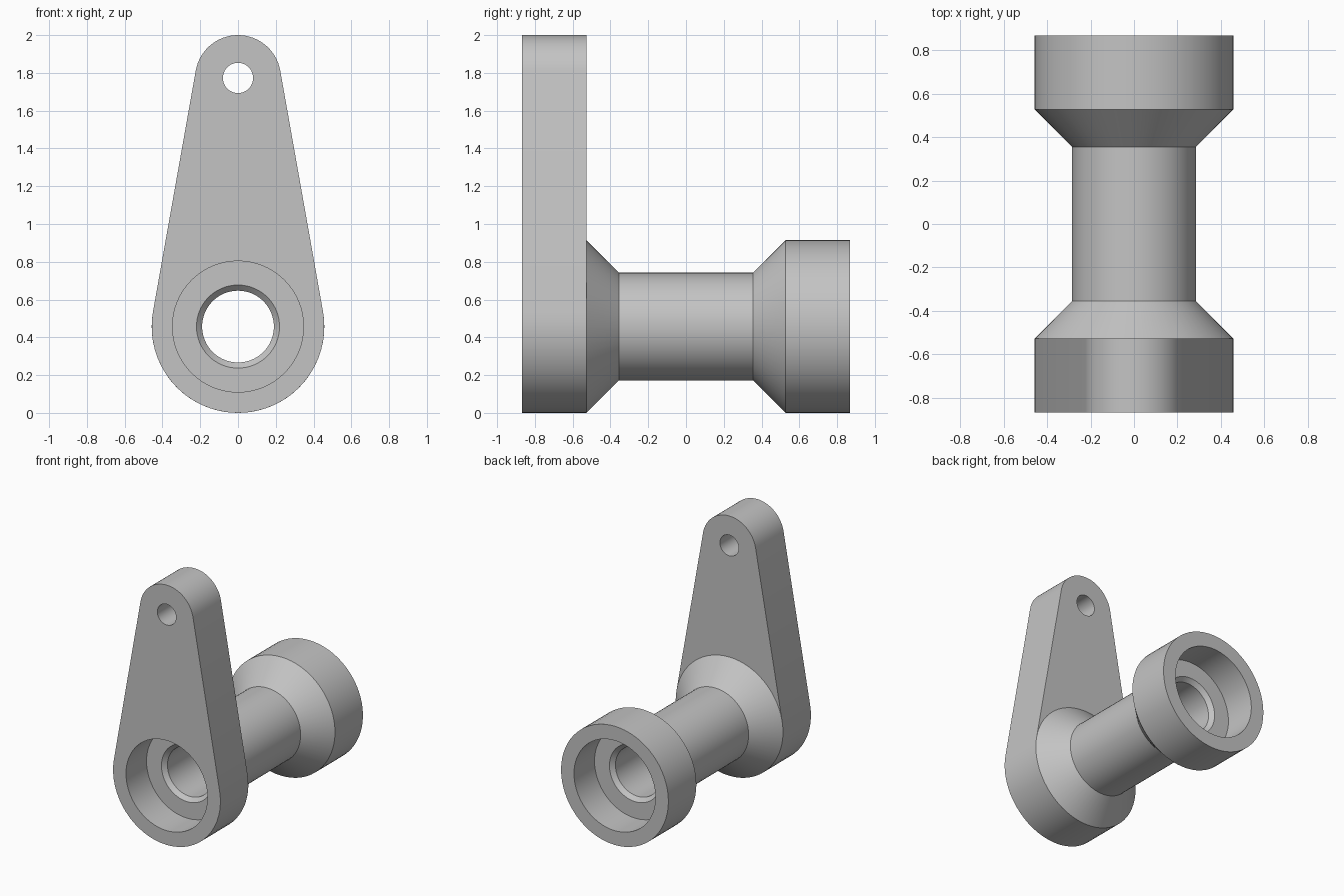
import bpy, bmesh, math

cube = bpy.data.objects.get("Cube")
if cube:
    bpy.data.objects.remove(cube, do_unlink=True)

AXIS_Z, PIN_Z = 0.457, 1.773      # heights of the bore and the pin hole
HUB_R, TIP_R = 0.457, 0.227       # rounded ends of the arm
POCKET_R, PIN_R = 0.347, 0.08
FRONT, ARM_BACK = -0.867, -0.527
SEGMENTS = 64

grey = bpy.data.materials.new("plain_grey")
grey.use_nodes = True
colour = (0.55, 0.55, 0.55, 1)
grey.diffuse_color = colour
grey.node_tree.nodes["Principled BSDF"].inputs["Base Color"].default_value = colour


def arc(radius, z, start, end, steps):
    angles = [start + (end - start) * i / steps for i in range(steps + 1)]
    return [(radius * math.cos(a), z + radius * math.sin(a)) for a in angles]


def circle(radius, z):
    return arc(radius, z, 0, 2 * math.pi, SEGMENTS)[:-1]


def skin(bm, ring_a, ring_b):
    """Join two equal closed rings of vertices with quads."""
    for i in range(len(ring_a)):
        j = (i + 1) % len(ring_a)
        bm.faces.new((ring_a[i], ring_a[j], ring_b[j], ring_b[i]))


def finish(bm, name):
    bmesh.ops.recalc_face_normals(bm, faces=bm.faces)
    mesh = bpy.data.meshes.new(name)
    bm.to_mesh(mesh)
    bm.free()
    mesh.materials.append(grey)
    obj = bpy.data.objects.new(name, mesh)
    bpy.context.collection.objects.link(obj)
    bpy.ops.object.select_all(action="DESELECT")
    obj.select_set(True)
    bpy.context.view_layer.objects.active = obj
    bpy.ops.object.shade_smooth_by_angle(angle=math.radians(30))


# Tapered arm: two arcs joined by tangents, with the pocket and pin hole
tilt = math.asin((HUB_R - TIP_R) / (PIN_Z - AXIS_Z))
outline = (arc(TIP_R, PIN_Z, tilt, math.pi - tilt, SEGMENTS // 2)
           + arc(HUB_R, AXIS_Z, math.pi - tilt, 2 * math.pi + tilt, SEGMENTS // 2))
bm = bmesh.new()
caps = ([], [])
for loop in (outline, circle(POCKET_R, AXIS_Z), circle(PIN_R, PIN_Z)):
    rings = []
    for y, edges in zip((FRONT, ARM_BACK), caps):
        ring = [bm.verts.new((x, y, z)) for x, z in loop]
        edges += [bm.edges.new((ring[i - 1], ring[i])) for i in range(len(ring))]
        rings.append(ring)
    skin(bm, *rings)
for edges in caps:
    bmesh.ops.triangle_fill(bm, use_beauty=True, use_dissolve=False,
                            edges=edges, normal=(0, -1, 0))
finish(bm, "crank_arm")

# Hollow spindle: closed (radius, y) section turned about the bore axis
section = [
    (POCKET_R, -0.617), (0.22, -0.617), (0.19, -0.587),
    (0.19, 0.587), (0.22, 0.617), (POCKET_R, 0.617),
    (POCKET_R, 0.867), (HUB_R, 0.867), (HUB_R, 0.527),
    (0.285, 0.355), (0.285, -0.355), (HUB_R, ARM_BACK),
]
bm = bmesh.new()
rings = [[bm.verts.new((x, y, z)) for x, z in circle(r, AXIS_Z)] for r, y in section]
for i in range(len(rings)):
    skin(bm, rings[i - 1], rings[i])
finish(bm, "hollow_spindle")
